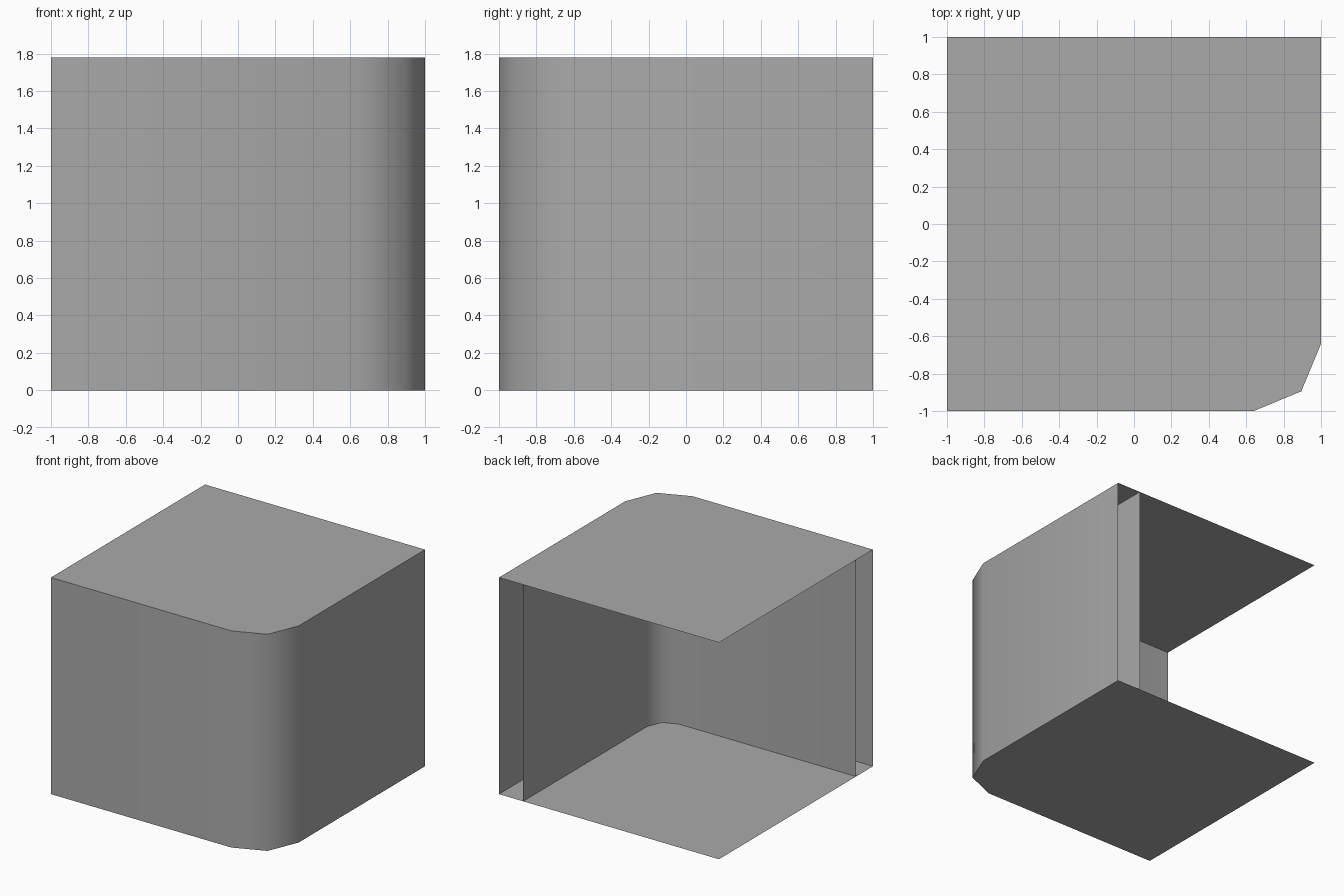
import bpy, bmesh, math

cube = bpy.data.objects.get("Cube")
if cube:
    bpy.data.objects.remove(cube, do_unlink=True)

HEIGHT = 1.78

grey = bpy.data.materials.new("plain grey")
grey.use_nodes = True
colour = (0.4, 0.4, 0.4, 1)
grey.diffuse_color = colour
grey.node_tree.nodes["Principled BSDF"].inputs["Base Color"].default_value = colour


def corner_path(edge, radius):
    """Path along the front and left sides with a three-point rounded corner."""
    mid = edge - radius * (1 - math.sqrt(0.5))
    start = edge - radius
    return [(-1, -edge), (start, -edge), (mid, -mid), (edge, -start), (edge, 1)]


def finish(name, bm):
    mesh = bpy.data.meshes.new(name)
    bm.to_mesh(mesh)
    bm.free()
    mesh.materials.append(grey)
    obj = bpy.data.objects.new(name, mesh)
    bpy.context.collection.objects.link(obj)
    return obj


def wall(name, path):
    """Thin upright sheet following a path."""
    bm = bmesh.new()
    low = [bm.verts.new((x, y, 0)) for x, y in path]
    high = [bm.verts.new((x, y, HEIGHT)) for x, y in path]
    for i in range(len(path) - 1):
        bm.faces.new((low[i], low[i + 1], high[i + 1], high[i]))
    obj = finish(name, bm)
    bpy.ops.object.select_all(action="DESELECT")
    obj.select_set(True)
    bpy.context.view_layer.objects.active = obj
    bpy.ops.object.shade_smooth_by_angle(angle=math.radians(60))


def plate(name, path, z, upward):
    """Flat sheet closing the walls above or below."""
    bm = bmesh.new()
    face = bm.faces.new([bm.verts.new((x, y, z)) for x, y in path + [(-1, 1)]])
    if not upward:
        face.normal_flip()
    finish(name, bm)


outer = corner_path(1.0, 0.36)
inner = corner_path(0.78, 0.17)

# Double wall around two sides, open on the other two
wall("outer_wall", outer)
wall("inner_wall", inner[::-1])

# Floor and roof sheets
plate("floor", outer, 0, False)
plate("roof", outer, HEIGHT, True)
